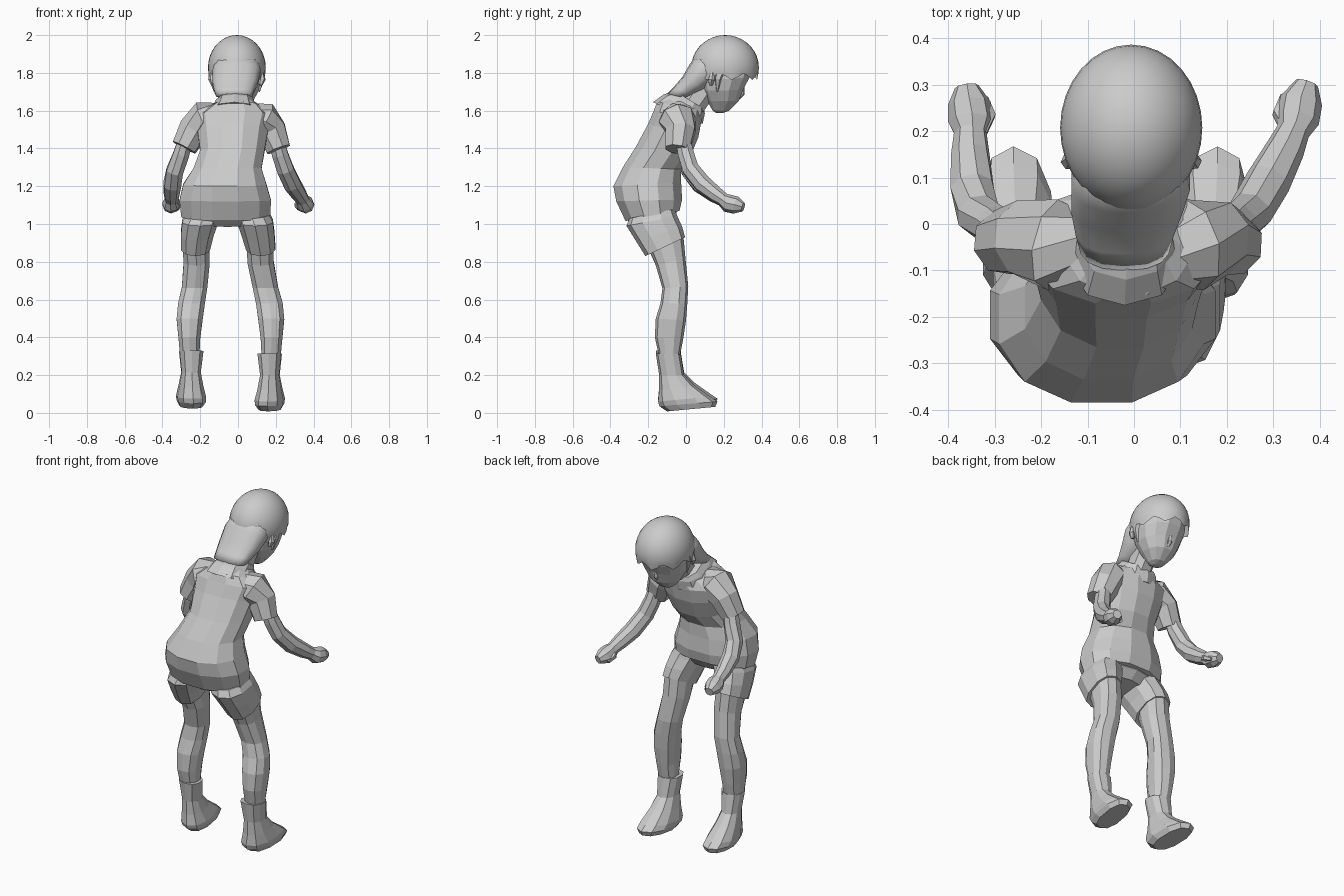
import bpy, bmesh, math
from mathutils import Vector, Matrix


def finish(name, bm, smooth=False):
    bmesh.ops.recalc_face_normals(bm, faces=bm.faces)
    me = bpy.data.meshes.new(name)
    bm.to_mesh(me)
    bm.free()
    ob = bpy.data.objects.new(name, me)
    bpy.context.collection.objects.link(ob)
    for p in me.polygons:
        p.use_smooth = smooth
    return ob


def skin(name, loops, smooth=False):
    """Bridge point loops and cap both ends."""
    bm = bmesh.new()
    rows = [[bm.verts.new(p) for p in lp] for lp in loops]
    n = len(rows[0])
    for a, b in zip(rows, rows[1:]):
        for i in range(n):
            j = (i + 1) % n
            bm.faces.new((a[i], a[j], b[j], b[i]))
    bm.faces.new(rows[0])
    bm.faces.new(rows[-1])
    return finish(name, bm, smooth)


def loft(name, rings, n=10, p=0.85, side=0, skew=0, dz=0, smooth=False):
    """Ring = x min, x max, back y, back z, front y, front z."""
    loops = []
    for xl, xr, yb, zb, yf, zf in rings:
        lp = []
        for i in range(n):
            t = 2 * math.pi * (i + 0.5) / n
            c, s = math.cos(t), math.sin(t)
            c = math.copysign(abs(c) ** p, c) / math.cos(math.pi / n) ** p
            s = math.copysign(abs(s) ** p, s)
            f = (1 + s) / 2
            y = yb + (yf - yb) * f
            x = (xl + xr) / 2 + (xr - xl) / 2 * c + skew * y
            if side:  # hips lean a little to the left
                x = -0.04 - 0.015 * min(1, max(0, (zb - 0.62) / 0.25)) + side * x
            lp.append((x, y, zb + (zf - zb) * f + dz))
        loops.append(lp)
    return skin(name, loops, smooth)


def tube(name, path, n=8):
    """Path point = x, y, z, radius; sections lie square to the path."""
    pts = [Vector(q[:3]) for q in path]
    loops = []
    for i, q in enumerate(path):
        d = (pts[min(i + 1, len(pts) - 1)] - pts[max(i - 1, 0)]).normalized()
        u = d.cross(Vector((0.9, -0.4, 0.1))).normalized()
        v = d.cross(u)
        loops.append([pts[i] + q[3] * (u * math.cos(2 * math.pi * k / n)
                      + v * math.sin(2 * math.pi * k / n)) for k in range(n)])
    return skin(name, loops)


# Shirt body, leaning forward
loft("shirt", [
    (-0.30, 0.17, -0.325, 1.015, -0.03, 1.07),
    (-0.31, 0.175, -0.375, 1.12, -0.015, 1.13),
    (-0.29, 0.15, -0.39, 1.20, -0.02, 1.22),
    (-0.235, 0.125, -0.34, 1.30, -0.02, 1.29),
    (-0.20, 0.14, -0.27, 1.41, 0.03, 1.36),
    (-0.215, 0.16, -0.205, 1.53, 0.07, 1.46),
    (-0.225, 0.18, -0.175, 1.60, 0.085, 1.54),
    (-0.15, 0.125, -0.155, 1.65, 0.085, 1.58),
    (-0.09, 0.075, -0.08, 1.685, 0.085, 1.60)], n=12, p=0.92)

# Collar and neck
loft("collar", [
    (-0.14, 0.10, -0.175, 1.645, 0.088, 1.53),
    (-0.12, 0.085, -0.12, 1.685, 0.10, 1.585),
    (-0.10, 0.075, -0.06, 1.705, 0.095, 1.61)], n=10)
loft("neck", [
    (-0.07, 0.055, -0.06, 1.62, 0.08, 1.57),
    (-0.065, 0.055, 0.0, 1.71, 0.13, 1.64),
    (-0.065, 0.055, 0.06, 1.78, 0.18, 1.72)], n=8)

# Pelvis under the shirt hem
loft("shorts_seat", [
    (-0.20, 0.09, -0.27, 0.985, -0.09, 1.01),
    (-0.28, 0.15, -0.32, 1.03, -0.05, 1.06),
    (-0.28, 0.15, -0.32, 1.10, -0.05, 1.12)], n=10)

# Legs, shorts and shoes, mirrored about the hip axis
for side, word, dz in ((-1, "left", 0.015), (1, "right", 0.0)):
    loft(word + "_shorts_leg", [
        (0.04, 0.22, -0.30, 1.03, -0.06, 1.08),
        (0.05, 0.24, -0.315, 0.99, -0.045, 1.04),
        (0.075, 0.248, -0.265, 0.91, -0.02, 0.985),
        (0.095, 0.25, -0.215, 0.83, -0.005, 0.93)], side=side)
    loft(word + "_leg", [
        (0.10, 0.24, -0.20, 0.87, -0.015, 0.95),
        (0.10, 0.238, -0.16, 0.78, -0.003, 0.82),
        (0.12, 0.255, -0.125, 0.66, 0.012, 0.67),
        (0.135, 0.277, -0.135, 0.58, 0.007, 0.58),
        (0.147, 0.285, -0.16, 0.50, 0.0, 0.49),
        (0.16, 0.275, -0.165, 0.40, -0.015, 0.39),
        (0.165, 0.265, -0.14, 0.29, -0.035, 0.29)], side=side)
    loft(word + "_shoe", [
        (0.152, 0.278, -0.16, 0.315, -0.028, 0.31),
        (0.165, 0.265, -0.142, 0.20, -0.01, 0.20),
        (0.15, 0.275, -0.142, 0.12, 0.045, 0.145),
        (0.133, 0.285, -0.148, 0.06, 0.13, 0.085),
        (0.133, 0.28, -0.14, 0.035, 0.167, 0.06),
        (0.15, 0.265, -0.10, 0.008, 0.155, 0.032)],
        side=side, skew=0.08, dz=dz, p=0.85)

# Sleeves
tube("right_sleeve", [
    (0.06, -0.06, 1.57, 0.075), (0.13, -0.045, 1.55, 0.10),
    (0.177, -0.03, 1.495, 0.084), (0.215, -0.045, 1.395, 0.068)])
tube("left_sleeve", [
    (-0.09, -0.06, 1.57, 0.075), (-0.175, -0.045, 1.555, 0.10),
    (-0.235, -0.03, 1.50, 0.084), (-0.285, -0.04, 1.405, 0.07)])

# Bare arms, bent forward at the elbow
tube("right_arm", [
    (0.205, -0.015, 1.44, 0.042), (0.222, 0.0, 1.37, 0.046),
    (0.25, 0.025, 1.29, 0.048), (0.288, 0.09, 1.21, 0.049),
    (0.325, 0.16, 1.155, 0.042), (0.345, 0.205, 1.125, 0.035)])
tube("left_arm", [
    (-0.28, -0.02, 1.44, 0.042), (-0.30, -0.005, 1.37, 0.046),
    (-0.335, 0.02, 1.28, 0.048), (-0.348, 0.075, 1.21, 0.049),
    (-0.352, 0.15, 1.155, 0.042), (-0.352, 0.20, 1.125, 0.035)])

# Fists with thumbs
tube("right_fist", [
    (0.342, 0.195, 1.13, 0.034), (0.352, 0.225, 1.11, 0.047),
    (0.36, 0.265, 1.10, 0.046), (0.372, 0.303, 1.09, 0.025)])
tube("right_thumb", [
    (0.335, 0.21, 1.12, 0.022), (0.317, 0.24, 1.10, 0.021),
    (0.325, 0.275, 1.08, 0.012)], n=6)
tube("left_fist", [
    (-0.352, 0.19, 1.13, 0.034), (-0.352, 0.22, 1.11, 0.048),
    (-0.355, 0.26, 1.10, 0.046), (-0.36, 0.295, 1.09, 0.026)])
tube("left_thumb", [
    (-0.335, 0.20, 1.12, 0.022), (-0.316, 0.235, 1.10, 0.02),
    (-0.325, 0.27, 1.08, 0.012)], n=6)

# Face, tipped down
loft("face", [
    (-0.13, 0.12, 0.06, 1.84, 0.36, 1.85),
    (-0.135, 0.125, 0.07, 1.76, 0.34, 1.775),
    (-0.12, 0.11, 0.085, 1.705, 0.305, 1.71),
    (-0.09, 0.08, 0.11, 1.65, 0.282, 1.65),
    (-0.05, 0.04, 0.14, 1.60, 0.23, 1.60),
    (-0.03, 0.02, 0.16, 1.587, 0.195, 1.587)], n=12, p=0.9)
tube("nose", [(-0.005, 0.305, 1.735, 0.006), (-0.005, 0.295, 1.69, 0.016),
              (-0.005, 0.28, 1.665, 0.008)], n=5)

# Smooth hair cap with a jagged fringe
bm = bmesh.new()
bmesh.ops.create_uvsphere(bm, u_segments=32, v_segments=18, radius=1)
bmesh.ops.transform(bm, verts=bm.verts,
                    matrix=Matrix.Translation((-0.006, 0.207, 1.828))
                    @ Matrix.Diagonal((0.153, 0.179, 0.172, 1)))
cut = bmesh.ops.bisect_plane(bm, geom=bm.verts[:] + bm.edges[:] + bm.faces[:],
                             plane_co=(0, 0.2, 1.785), plane_no=(0, 0, 1),
                             clear_inner=True)
rim = [g for g in cut["geom_cut"] if isinstance(g, bmesh.types.BMVert)]
rim.sort(key=lambda v: math.atan2(v.co.y - 0.207, v.co.x + 0.006))
for i, v in enumerate(rim):
    v.co.z += (-0.022, -0.008, 0.012, 0.0)[i % 4]
finish("hair_cap", bm, True)

# Long hair hugging the neck
loft("hair_back", [
    (-0.115, 0.105, 0.08, 1.915, 0.24, 1.82),
    (-0.135, 0.12, 0.022, 1.85, 0.16, 1.76),
    (-0.135, 0.105, -0.018, 1.78, 0.10, 1.71),
    (-0.125, 0.085, -0.065, 1.725, 0.04, 1.68),
    (-0.115, 0.075, -0.10, 1.69, 0.0, 1.665)], n=14, smooth=True)

# Side locks and ears
for s, word in ((-1, "left"), (1, "right")):
    tube(word + "_side_lock", [
        (-0.006 + s * 0.125, 0.19, 1.82, 0.026), (-0.006 + s * 0.13, 0.17, 1.77, 0.02),
        (-0.006 + s * 0.118, 0.165, 1.70, 0.004)], n=5)
    tube(word + "_ear", [
        (-0.006 + s * 0.125, 0.13, 1.735, 0.01), (-0.006 + s * 0.133, 0.135, 1.765, 0.019),
        (-0.006 + s * 0.13, 0.14, 1.80, 0.012)], n=6)
